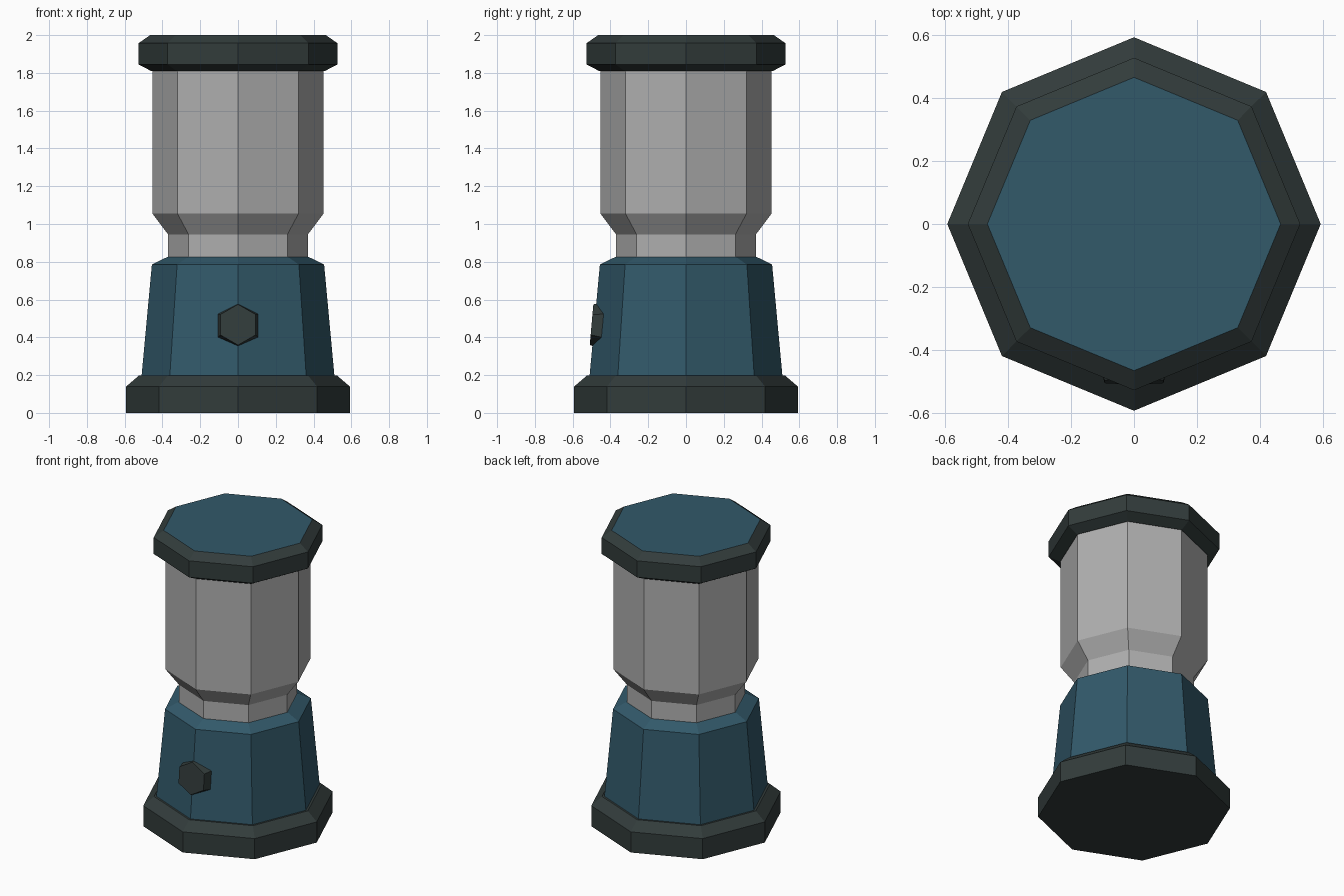
import bpy, bmesh, math
from mathutils import Matrix

if "Cube" in bpy.data.objects:
    bpy.data.objects.remove(bpy.data.objects["Cube"])


def material(name, color):
    m = bpy.data.materials.new(name)
    m.diffuse_color = (*color, 1)
    m.use_nodes = True
    m.node_tree.nodes["Principled BSDF"].inputs["Base Color"].default_value = m.diffuse_color
    return m


DARK = material("dark_grey_trim", (0.032, 0.045, 0.044))
BLUE = material("teal_blue", (0.032, 0.100, 0.144))
GREY = material("light_grey_glass", (0.43, 0.43, 0.43))


def lathe(name, profile, sides, mats, start=0.0, matrix=None):
    """Closed, flat-faced solid from (radius, height) rings."""
    bm = bmesh.new()
    rings = []
    for r, z in profile:
        ring = []
        for i in range(sides):
            a = start + math.tau * i / sides
            ring.append(bm.verts.new((r * math.cos(a), r * math.sin(a), z)))
        rings.append(ring)
    for lo, hi in zip(rings, rings[1:]):
        for i in range(sides):
            j = (i + 1) % sides
            bm.faces.new((lo[i], lo[j], hi[j], hi[i]))
    bm.faces.new(rings[0][::-1])
    top = bm.faces.new(rings[-1])
    top.material_index = len(mats) - 1  # last colour goes on the top face
    if matrix:
        bm.transform(matrix)
    mesh = bpy.data.meshes.new(name)
    bm.to_mesh(mesh)
    bm.free()
    for m in mats:
        mesh.materials.append(m)
    obj = bpy.data.objects.new(name, mesh)
    bpy.context.collection.objects.link(obj)
    return obj


# Foot with a chamfered upper rim
lathe("foot", [(0.592, 0), (0.592, 0.14), (0.525, 0.197)], 8, [DARK])

# Tapered lower housing with a sloped shoulder
lathe("housing", [(0.511, 0.19), (0.456, 0.785), (0.375, 0.825)], 8, [BLUE])

# Lamp glass with a narrow neck
lathe("glass", [(0.37, 0.815), (0.37, 0.945), (0.453, 1.055), (0.453, 1.82)],
      8, [GREY])

# Lid with chamfered rims and a coloured top face
lathe("lid", [(0.46, 1.81), (0.527, 1.845), (0.527, 1.957), (0.465, 2.0)],
      8, [DARK, BLUE])

# Six-sided knob on the front, leaning back with the housing wall
lean = Matrix.Translation((0, -0.5, 0.467)) @ Matrix.Rotation(
    math.radians(90 - 5), 4, 'X')
lathe("knob", [(0.128, -0.08), (0.108, 0)], 6, [DARK], math.pi / 2, lean)
